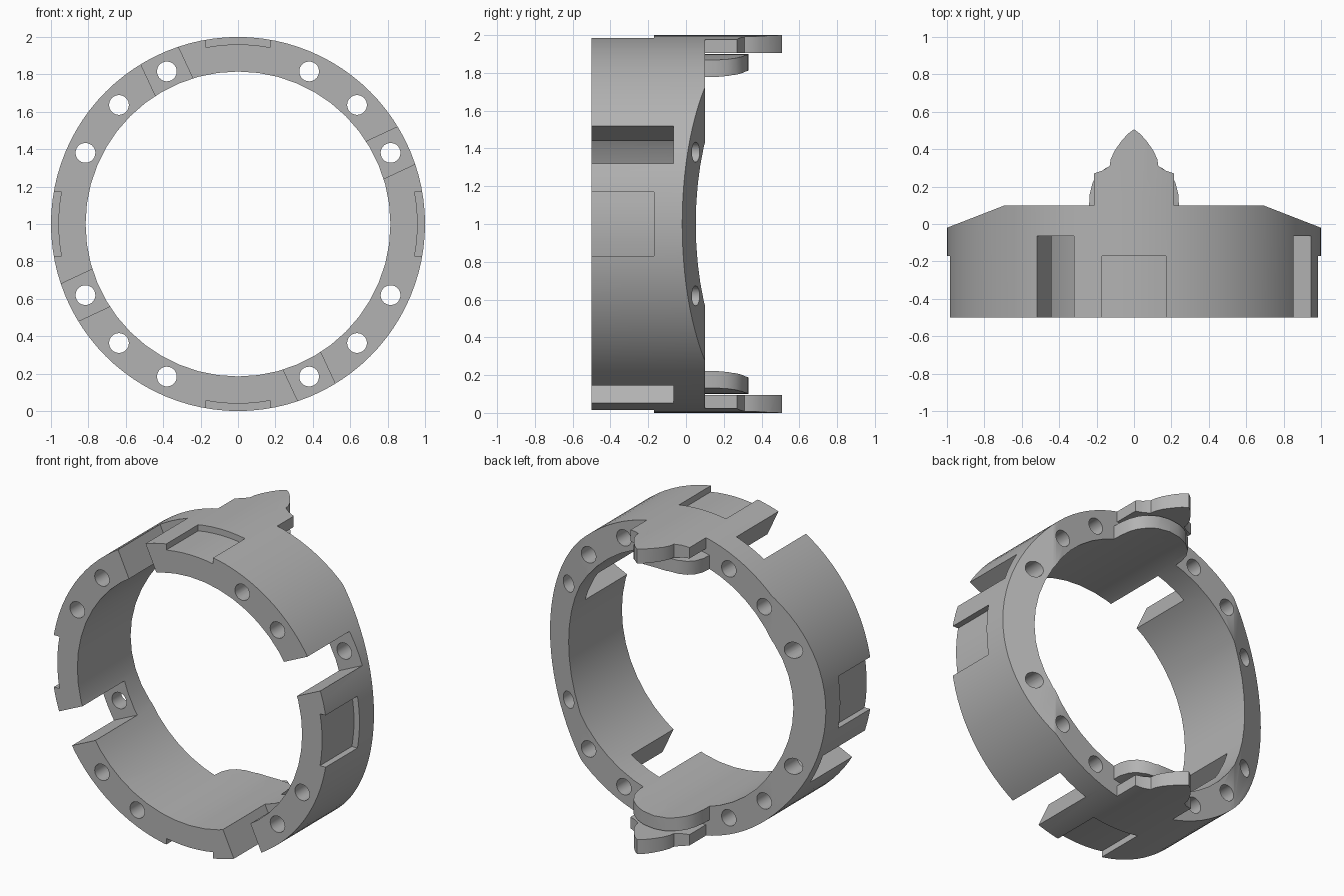
import bpy, bmesh
from math import sin, cos, pi, radians, sqrt
from mathutils import Matrix, Vector

cube = bpy.data.objects.get("Cube")
if cube:
    bpy.data.objects.remove(cube, do_unlink=True)

GREY = (0.45, 0.45, 0.45, 1)
grey = bpy.data.materials.new("plain grey")
grey.use_nodes = True
grey.diffuse_color = GREY
grey.node_tree.nodes["Principled BSDF"].inputs["Base Color"].default_value = GREY

OUTER, INNER, FRONT, BACK = 1.0, 0.815, -0.5, 0.1


def circle(r, n, cx=0, cz=0):
    return [(cx + r * cos(2 * pi * i / n), cz + r * sin(2 * pi * i / n)) for i in range(n)]


def spin(angle):
    return Matrix.Rotation(radians(angle), 4, 'Y')


def make(name, prisms, axis):
    """Extrude (profile, start, end, matrix) prisms along y or z into one object."""
    bm = bmesh.new()
    for profile, a, b, mat in prisms:
        ends = []
        for w in (a, b):
            pts = [Vector((u, w, v) if axis == 'y' else (u, v, w)) for u, v in profile]
            ends.append([bm.verts.new(mat @ p) for p in pts])
        lo, hi = ends
        bm.faces.new(lo)
        bm.faces.new(hi[::-1])
        for i in range(len(lo)):
            j = (i + 1) % len(lo)
            bm.faces.new((lo[i], hi[i], hi[j], lo[j]))
    bmesh.ops.recalc_face_normals(bm, faces=bm.faces)
    mesh = bpy.data.meshes.new(name)
    bm.to_mesh(mesh)
    bm.free()
    obj = bpy.data.objects.new(name, mesh)
    bpy.context.collection.objects.link(obj)
    mesh.materials.append(grey)
    return obj


def boolean(obj, cutter, op='DIFFERENCE'):
    mod = obj.modifiers.new("cut", 'BOOLEAN')
    mod.operation, mod.object, mod.solver = op, cutter, 'EXACT'
    bpy.ops.object.select_all(action='DESELECT')
    bpy.context.view_layer.objects.active = obj
    obj.select_set(True)
    bpy.ops.object.modifier_apply(modifier=mod.name)
    bpy.data.objects.remove(cutter, do_unlink=True)


def finish(obj):
    bpy.ops.object.select_all(action='DESELECT')
    bpy.context.view_layer.objects.active = obj
    obj.select_set(True)
    bpy.ops.object.shade_smooth_by_angle(angle=radians(30))
    obj.location.z = 1


I = Matrix.Identity(4)
QUARTERS = [spin(a) for a in (0, 90, 180, 270)]

# Ring body
ring = make("ring_body", [(circle(OUTER, 96), FRONT, BACK, I)], 'y')
boolean(ring, make("bore", [(circle(INNER, 48), -1, 1, I)], 'y'))

# Sloping cuts on the back of both sides
slope = [(0.5, 0.174), (1.1, -0.059), (1.1, 0.3), (0.5, 0.3)]
boolean(ring, make("side_cut", [([(s * x, y) for x, y in slope], -1.2, 1.2, I)
                                for s in (1, -1)], 'z'))

# Four full-depth notches open to the front
notch = [(-0.11, 0.6), (0.11, 0.6), (0.11, 1.2), (-0.11, 1.2)]
boolean(ring, make("notch_cut", [(notch, -0.7, -0.065, q @ spin(-25)) for q in QUARTERS], 'y'))

# Four shallow outer recesses with curved floors
xs = [-0.17 + 0.34 * i / 6 for i in range(7)]
recess = [(x, sqrt(0.96 ** 2 - x * x)) for x in xs] + [(0.17, 1.1), (-0.17, 1.1)]
boolean(ring, make("recess_cut", [(recess, -0.7, -0.17, q) for q in QUARTERS], 'y'))

# Twelve bolt holes
boolean(ring, make("hole_cut", [(circle(0.053, 24, 0, 0.9), -0.7, 0.3, q @ spin(a))
                                for q in QUARTERS for a in (25, 45, 65)], 'y'))
finish(ring)

# Rear tabs: pointed outer plate and rounded inner lobe, top and bottom
tab_half = [(0.215, BACK), (0.215, 0.27), (0.17, 0.285), (0.13, 0.31), (0.125, 0.345),
            (0.105, 0.39), (0.07, 0.44), (0.035, 0.48)]
lobe_half = [(0.24, BACK), (0.237, 0.16), (0.222, 0.22), (0.195, 0.265), (0.15, 0.3),
             (0.08, 0.325)]


def mirrored(half, tip):
    return half + [(0, tip)] + [(-x, y) for x, y in half[::-1]]


for side, turn in (("top", 0), ("bottom", 180)):
    tab = make(side + "_pointed_tab", [(mirrored(tab_half, 0.507), 0.905, 1.2, spin(turn))], 'z')
    boolean(tab, make("round", [(circle(OUTER, 96), -1, 1, I)], 'y'), 'INTERSECT')
    finish(tab)

    lobe = make(side + "_inner_lobe", [(mirrored(lobe_half, 0.332), 0.5, 1.2, spin(turn))], 'z')
    boolean(lobe, make("round", [(circle(0.9, 96), -1, 1, I)], 'y'), 'INTERSECT')
    boolean(lobe, make("bore", [(circle(INNER, 48), -1.1, 1.1, I)], 'y'))
    finish(lobe)
